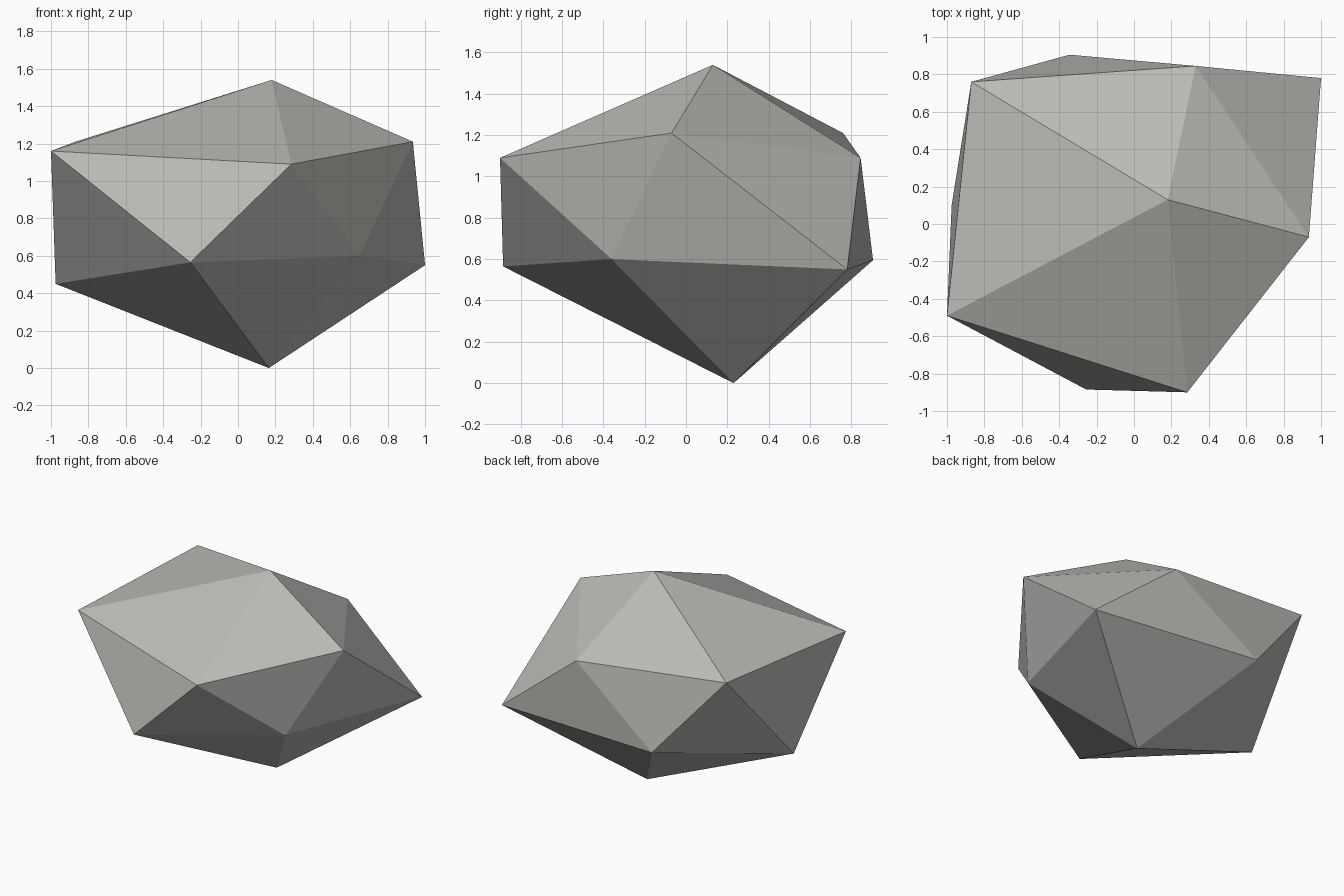
import bpy
import bmesh

if "Cube" in bpy.data.objects:
    bpy.data.objects.remove(bpy.data.objects["Cube"])

# Flat stone colour
stone = bpy.data.materials.new("stone_grey")
stone.diffuse_color = (0.50, 0.505, 0.475, 1.0)
stone.use_nodes = True
stone.node_tree.nodes["Principled BSDF"].inputs["Base Color"].default_value = stone.diffuse_color

# Irregular twenty-sided boulder: two tips joined by two staggered rings
top_tip = (0.18, 0.13, 1.54)
bottom_tip = (0.165, 0.23, 0.0)
upper_ring = [(-1.0, -0.49, 1.16), (0.285, -0.90, 1.09), (0.935, -0.07, 1.21),
              (0.33, 0.845, 1.09), (-0.87, 0.76, 1.21)]
lower_ring = [(-0.975, 0.10, 0.45), (-0.255, -0.885, 0.565), (0.65, -0.36, 0.60),
              (1.0, 0.78, 0.55), (-0.345, 0.905, 0.595)]

bm = bmesh.new()
top = bm.verts.new(top_tip)
bottom = bm.verts.new(bottom_tip)
upper = [bm.verts.new(p) for p in upper_ring]
lower = [bm.verts.new(p) for p in lower_ring]

# Cap, two interlocking side triangles and base for each fifth
for i in range(5):
    j = (i + 1) % 5
    bm.faces.new((top, upper[i], upper[j]))
    bm.faces.new((upper[i], lower[i], lower[j]))
    bm.faces.new((upper[i], lower[j], upper[j]))
    bm.faces.new((bottom, lower[j], lower[i]))
bmesh.ops.recalc_face_normals(bm, faces=bm.faces[:])

mesh = bpy.data.meshes.new("boulder")
bm.to_mesh(mesh)
bm.free()
mesh.materials.append(stone)
bpy.context.collection.objects.link(bpy.data.objects.new("boulder", mesh))
